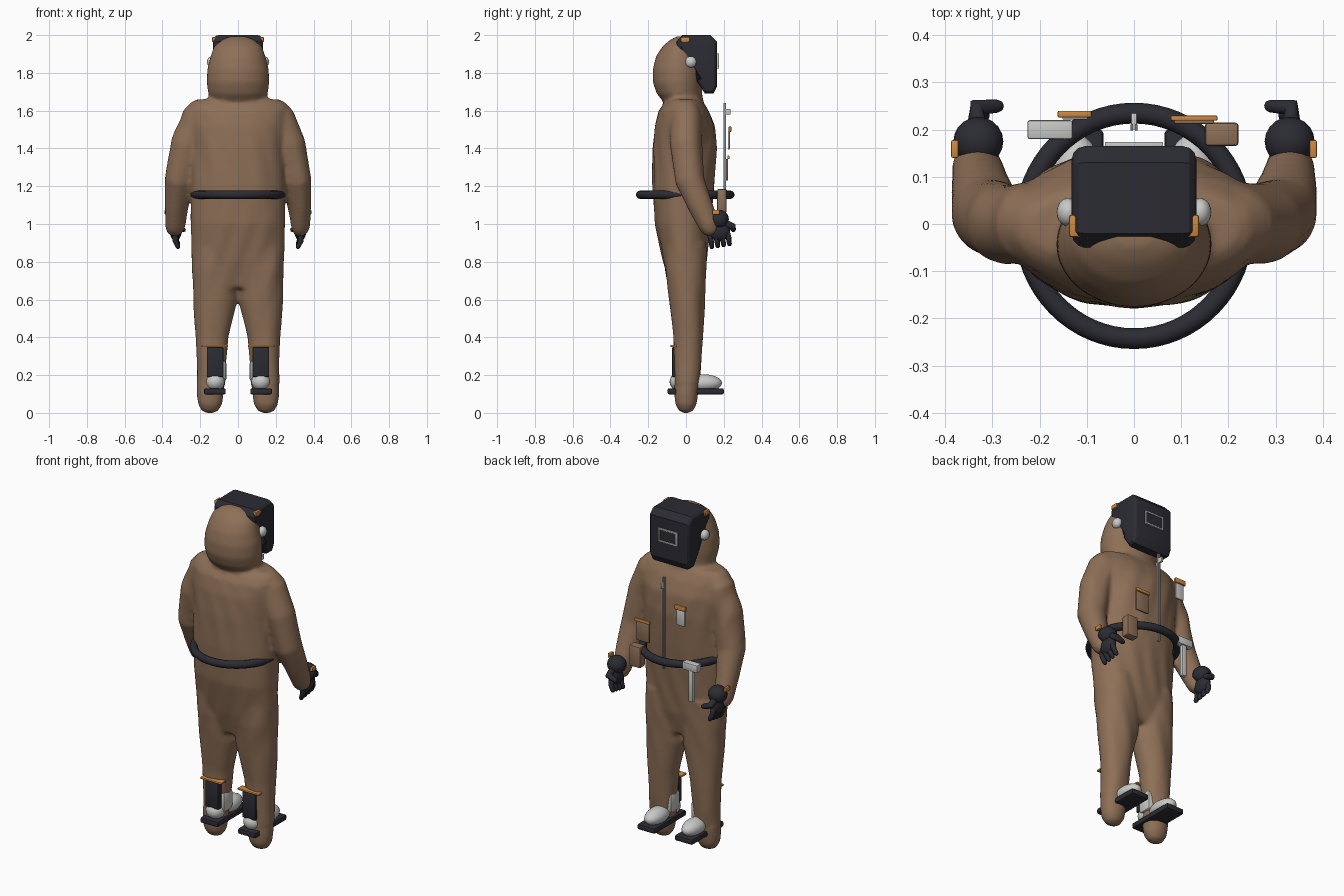
import bpy, bmesh, math
from mathutils import Vector, Matrix

if "Cube" in bpy.data.objects:
    bpy.data.objects.remove(bpy.data.objects["Cube"])


def material(name, rgb):
    m = bpy.data.materials.new(name)
    m.diffuse_color = (*rgb, 1)
    m.use_nodes = True
    m.node_tree.nodes["Principled BSDF"].inputs["Base Color"].default_value = m.diffuse_color
    return m


BROWN = material("brown_cloth", (0.27, 0.16, 0.095))
DARK = material("charcoal", (0.024, 0.024, 0.033))
WHITE = material("pale_grey", (0.58, 0.59, 0.57))
ORANGE = material("orange", (0.62, 0.25, 0.055))
STEEL = material("steel_grey", (0.27, 0.30, 0.33))


def finish(name, bm, mat, angle=40):
    bmesh.ops.recalc_face_normals(bm, faces=bm.faces)
    me = bpy.data.meshes.new(name)
    bm.to_mesh(me)
    bm.free()
    me.materials.append(mat)
    ob = bpy.data.objects.new(name, me)
    bpy.context.collection.objects.link(ob)
    bpy.ops.object.select_all(action='DESELECT')
    ob.select_set(True)
    bpy.context.view_layer.objects.active = ob
    bpy.ops.object.shade_smooth_by_angle(angle=math.radians(angle))
    return ob


def skin_rings(bm, rings):
    vs = [[bm.verts.new(p) for p in r] for r in rings]
    n = len(vs[0])
    for a, b in zip(vs, vs[1:]):
        for i in range(n):
            bm.faces.new((a[i], a[(i + 1) % n], b[(i + 1) % n], b[i]))
    bm.faces.new(vs[0][::-1])
    bm.faces.new(vs[-1])


def loft(bm, rows, power=2.0, n=32):
    """Stack of ovals; each row is z, x centre, half width, y back, y front."""
    def sp(v):
        return math.copysign(abs(v) ** (2 / power), v)
    rings = []
    for z, cx, rx, y0, y1 in rows:
        ts = [2 * math.pi * i / n for i in range(n)]
        rings.append([(cx + rx * sp(math.cos(t)),
                       (y0 + y1) / 2 + (y1 - y0) / 2 * sp(math.sin(t)), z) for t in ts])
    skin_rings(bm, rings)


def tube(bm, pts, radii, n=12):
    """Round-ended limb through the points."""
    pts = [Vector(p) for p in pts]
    rings = []
    for i, (p, r) in enumerate(zip(pts, radii)):
        d = (pts[min(i + 1, len(pts) - 1)] - pts[max(i - 1, 0)]).normalized()
        u = d.cross(Vector((0.3, 0.9, 0.1))).normalized()
        w = d.cross(u)
        steps = [(0, 1)]
        if i == 0:
            steps = [(-.95, .3), (-.7, .7), (0, 1)]
        elif i == len(pts) - 1:
            steps = [(0, 1), (.7, .7), (.95, .3)]
        for off, s in steps:
            c = p + d * r * off
            rings.append([c + r * s * (u * math.cos(t) + w * math.sin(t))
                          for t in (2 * math.pi * k / n for k in range(n))])
    skin_rings(bm, rings)


def ball(bm, c, r, seg=20):
    bmesh.ops.create_uvsphere(bm, u_segments=seg, v_segments=seg // 2, radius=1,
                              matrix=Matrix.Translation(c) @ Matrix.Diagonal((*r, 1)))


def box(name, lo, hi, mat, bevel=0.004):
    bm = bmesh.new()
    c = [(a + b) / 2 for a, b in zip(lo, hi)]
    s = [abs(b - a) for a, b in zip(lo, hi)]
    bmesh.ops.create_cube(bm, size=1, matrix=Matrix.Translation(c) @ Matrix.Diagonal((*s, 1)))
    if bevel:
        bmesh.ops.bevel(bm, geom=bm.edges[:], offset=min(bevel, min(s) * .4), segments=2,
                        affect='EDGES', profile=0.5)
    return finish(name, bm, mat)


# Coverall: torso, hood, legs and sleeves fused into one cloth surface
bm = bmesh.new()
loft(bm, [(.66, 0, .20, -.08, .08), (.8, 0, .245, -.12, .11), (1.0, 0, .25, -.165, .13),
          (1.2, 0, .25, -.178, .15), (1.4, 0, .25, -.176, .163), (1.52, 0, .265, -.165, .152),
          (1.60, 0, .27, -.145, .12), (1.64, 0, .255, -.115, .095), (1.66, 0, .22, -.09, .08)], 2.2)
loft(bm, [(1.58, 0, .13, -.10, .10), (1.64, 0, .138, -.115, .095), (1.69, 0, .158, -.155, .085),
          (1.75, 0, .166, -.176, .09), (1.82, 0, .163, -.176, .09), (1.89, 0, .145, -.158, .08),
          (1.94, 0, .128, -.125, .06), (1.975, 0, .09, -.085, .03), (1.993, 0, .04, -.05, 0)])
for s in (-1, 1):
    loft(bm, [(0, s * .148, .02, -.018, .018), (.012, s * .148, .045, -.038, .038),
              (.045, s * .148, .064, -.057, .057), (.1, s * .147, .071, -.062, .064),
              (.25, s * .143, .077, -.062, .08), (.4, s * .138, .087, -.066, .09),
              (.6, s * .12, .118, -.09, .10), (.75, s * .122, .122, -.11, .108),
              (.9, s * .12, .12, -.12, .11)], 2.1)
    tube(bm, [(s * .21, 0, 1.572), (s * .272, 0, 1.42), (s * .312, .02, 1.23),
              (s * .325, .075, 1.10), (s * .332, .125, .985)],
         [.085, .085, .078, .065, .053], 24)
suit = finish("coverall", bm, BROWN)
mod = suit.modifiers.new("fuse", 'REMESH')
mod.mode, mod.voxel_size = 'VOXEL', 0.012
mod = suit.modifiers.new("soften", 'SMOOTH')
mod.factor, mod.iterations = 0.5, 6
dg = bpy.context.evaluated_depsgraph_get()
mesh = bpy.data.meshes.new_from_object(suit.evaluated_get(dg))
suit.modifiers.clear()
suit.data = mesh
normals = [v.normal.copy() for v in mesh.vertices]
for v, nrm in zip(mesh.vertices, normals):      # soft hanging folds
    x, y, z = v.co
    if .15 < z < 1.6:
        v.co += nrm * .0025 * math.sin(55 * x + 5 * math.sin(4 * z)) * math.sin(7 * z + 9 * y)
for p in mesh.polygons:
    p.use_smooth = True

# Face shield: side profile extruded across the head and rounded
profile = [(-.05, 1.915), (-.05, 1.965), (-.02, 2.0), (.13, 2.0), (.165, 1.965), (.165, 1.73),
           (.145, 1.69), (.10, 1.69), (.055, 1.76), (.05, 1.88), (0, 1.905)]
bm = bmesh.new()
skin_rings(bm, [[(x, y, z) for y, z in profile] for x in (-.132, .132)])
caps = [e for e in bm.edges if abs(e.verts[0].co.x - e.verts[1].co.x) < 1e-5]
bmesh.ops.bevel(bm, geom=caps, offset=.028, segments=3, affect='EDGES', profile=.5,
                clamp_overlap=True)
finish("face_shield", bm, DARK, 25)
for name, x0, x1, z0, z1 in (("top", -.062, .062, 1.893, 1.902), ("bottom", -.062, .062, 1.822, 1.831),
                             ("left", -.062, -.054, 1.822, 1.902), ("right", .054, .062, 1.822, 1.902)):
    box("window_frame_" + name, (x0, .16, z0), (x1, .174, z1), WHITE, .001)
box("window_glass", (-.055, .16, 1.83), (.055, .168, 1.895), DARK, 0)

# Belt ring
bm = bmesh.new()
N, M = 64, 12
grid = [[bm.verts.new(((.232 + .022 * math.cos(b)) * math.cos(a),
                       -.004 + (.239 + .022 * math.cos(b)) * math.sin(a),
                       1.155 + .022 * math.sin(b)))
         for b in (2 * math.pi * j / M for j in range(M))]
        for a in (2 * math.pi * i / N for i in range(N))]
for i in range(N):
    for j in range(M):
        bm.faces.new((grid[i][j], grid[(i + 1) % N][j],
                      grid[(i + 1) % N][(j + 1) % M], grid[i][(j + 1) % M]))
finish("belt", bm, DARK)

# Chest and belt gear
for s in (-1, 1):
    box("zip_tape", (s * .002, .198, 1.10), (s * .007, .212, 1.64), STEEL, .001)
box("zip_pull", (-.006, .20, 1.58), (.006, .235, 1.61), WHITE, .002)
box("belt_pouch", (.15, .165, 1.06), (.222, .215, 1.185), BROWN, .008)
box("chest_pocket", (.085, .212, 1.23), (.17, .222, 1.345), BROWN, .003)
box("pocket_flap", (.078, .219, 1.343), (.177, .23, 1.362), ORANGE, .003)
box("badge", (-.152, .222, 1.395), (-.098, .232, 1.49), WHITE, .002)
box("badge_clip", (-.162, .226, 1.487), (-.09, .24, 1.515), ORANGE, .003)
box("hammer_head", (-.226, .18, 1.135), (-.13, .22, 1.18), WHITE, .005)
box("hammer_handle", (-.192, .188, .95), (-.162, .212, 1.14), WHITE, .005)

for s in (-1, 1):
    side = "right_" if s > 0 else "left_"
    # Helmet hinge disc and orange tabs
    bm = bmesh.new()
    ball(bm, (s * .14, .025, 1.858), (.024, .03, .03))
    finish(side + "hinge_knob", bm, WHITE)
    a, b = sorted((s * .10, s * .138))
    box(side + "helmet_tab", (a, -.028, 1.963), (b, .02, 1.99), ORANGE, .006)

    # Glove: gauntlet, palm, curled fingers and thumb
    bm = bmesh.new()
    ball(bm, (s * .33, .175, 1.025), (.053, .052, .05))
    ball(bm, (s * .33, .175, .965), (.032, .058, .055))
    for k in range(4):
        y = .125 + .031 * k
        z = .005 * k
        tube(bm, [(s * .333, y, .955), (s * .332, y + .008, .91 + z), (s * .318, y + .012, .88 + z)],
             [.016, .015, .013], 8)
    tube(bm, [(s * .333, .215, 1.0), (s * .333, .247, .985), (s * .29, .25, .97)],
         [.02, .019, .014], 10)
    finish(side + "glove", bm, DARK, 60)
    a, b = sorted((s * .372, s * .388))
    box(side + "cuff_patch", (a, .14, 1.05), (b, .178, 1.075), ORANGE, .004)

    # Boot: sole, toe, heel, shaft with dark rear panel and orange band
    a, b = sorted((s * .065, s * .18))
    box(side + "sole", (a, -.097, .098), (b, .2, .13), DARK, .008)
    bm = bmesh.new()
    ball(bm, (s * .122, .095, .158), (.054, .096, .046))
    ball(bm, (s * .122, -.035, .165), (.052, .052, .048))
    finish(side + "boot_foot", bm, WHITE)
    a, b = sorted((s * .062, s * .15))
    box(side + "boot_shaft", (a, -.04, .16), (b, .05, .28), WHITE, .02)
    a, b = sorted((s * .077, s * .165))
    box(side + "shin_panel", (a, -.074, .19), (b, -.04, .348), DARK, .006)
    a, b = sorted((s * .052, s * .192))
    box(side + "shin_band", (a, -.082, .348), (b, -.036, .36), ORANGE, .005)
